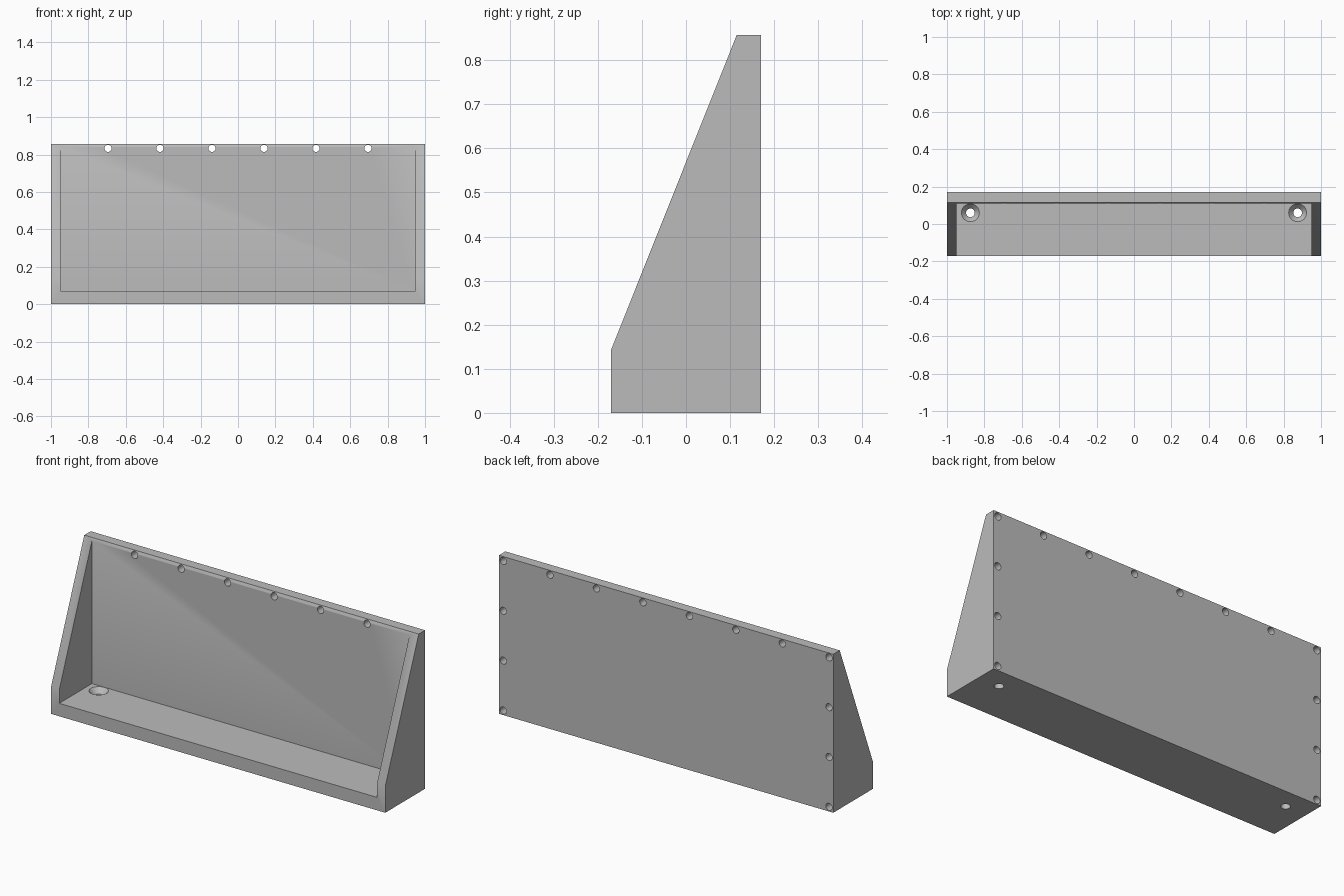
import bpy, bmesh
from math import cos, sin, tau
from mathutils import Vector

cube = bpy.data.objects.get("Cube")
if cube:
    bpy.data.objects.remove(cube, do_unlink=True)

BACK, FRONT, HEIGHT = 0.17, -0.17, 0.857
PANEL, FLOOR, INNER = 0.109, 0.07, 0.95

grey = bpy.data.materials.new("plain grey")
grey.use_nodes = True
colour = (0.5, 0.5, 0.5, 1)
grey.diffuse_color = colour
grey.node_tree.nodes["Principled BSDF"].inputs["Base Color"].default_value = colour


def make_object(name, bm):
    bmesh.ops.recalc_face_normals(bm, faces=bm.faces)
    mesh = bpy.data.meshes.new(name)
    bm.to_mesh(mesh)
    bm.free()
    mesh.materials.append(grey)
    obj = bpy.data.objects.new(name, mesh)
    bpy.context.collection.objects.link(obj)
    return obj


def extrude_profile(bm, points, half):
    """Side profile of (y, z) points, extruded across x."""
    face = bm.faces.new([bm.verts.new((-half, y, z)) for y, z in points])
    out = bmesh.ops.extrude_face_region(bm, geom=[face])["geom"]
    verts = [v for v in out if isinstance(v, bmesh.types.BMVert)]
    bmesh.ops.translate(bm, verts=verts, vec=(2 * half, 0, 0))


def drill(bm, origin, axis, side, steps, count=32):
    """Round cutter with (distance, radius) steps along an axis."""
    origin, axis, side = Vector(origin), Vector(axis), Vector(side)
    other = axis.cross(side)
    rings = []
    for dist, r in steps:
        rings.append([bm.verts.new(origin + axis * dist
                      + side * r * cos(tau * i / count)
                      + other * r * sin(tau * i / count)) for i in range(count)])
    for a, b in zip(rings, rings[1:]):
        for i in range(count):
            j = (i + 1) % count
            bm.faces.new((a[i], a[j], b[j], b[i]))
    bm.faces.new(rings[0])
    bm.faces.new(rings[-1])


def cut(target, cutter):
    mod = target.modifiers.new("cut", "BOOLEAN")
    mod.operation = "DIFFERENCE"
    mod.solver = "EXACT"
    mod.object = cutter
    cutter.hide_render = True
    bpy.context.view_layer.objects.active = target
    bpy.ops.object.modifier_apply(modifier=mod.name)
    bpy.data.objects.remove(cutter, do_unlink=True)


# Solid wedge body
bm = bmesh.new()
extrude_profile(bm, [(FRONT, 0), (BACK, 0), (BACK, HEIGHT),
                     (0.115, HEIGHT), (FRONT, 0.143)], 1)
body = make_object("bracket_body", bm)

# Open pocket between the side walls, floor and back panel
bm = bmesh.new()
extrude_profile(bm, [(-0.4, FLOOR), (PANEL, FLOOR), (PANEL, 1.2), (-0.4, 1.2)], INNER)
cut(body, make_object("pocket_cutter", bm))

bm = bmesh.new()
# Through holes along the top of the back panel
for i in range(6):
    drill(bm, ((i - 2.5) * 0.278, BACK, 0.833), (0, -1, 0), (1, 0, 0),
          [(-0.05, 0.019), (0.15, 0.019)])
for s in (-1, 1):
    # Blind holes up the back of each side wall
    for i in range(4):
        drill(bm, (s * 0.974, BACK, 0.025 + i * 0.2693), (0, -1, 0), (1, 0, 0),
              [(-0.05, 0.019), (0.045, 0.019)])
    # Countersunk holes in the floor
    drill(bm, (s * 0.875, 0.06, 0), (0, 0, 1), (1, 0, 0),
          [(-0.05, 0.023), (0.042, 0.023), (FLOOR, 0.048), (FLOOR + 0.01, 0.048)])
cut(body, make_object("hole_cutter", bm))

# Smooth hole walls, crisp edges
bpy.ops.object.select_all(action="DESELECT")
body.select_set(True)
bpy.context.view_layer.objects.active = body
bpy.ops.object.shade_smooth_by_angle()
